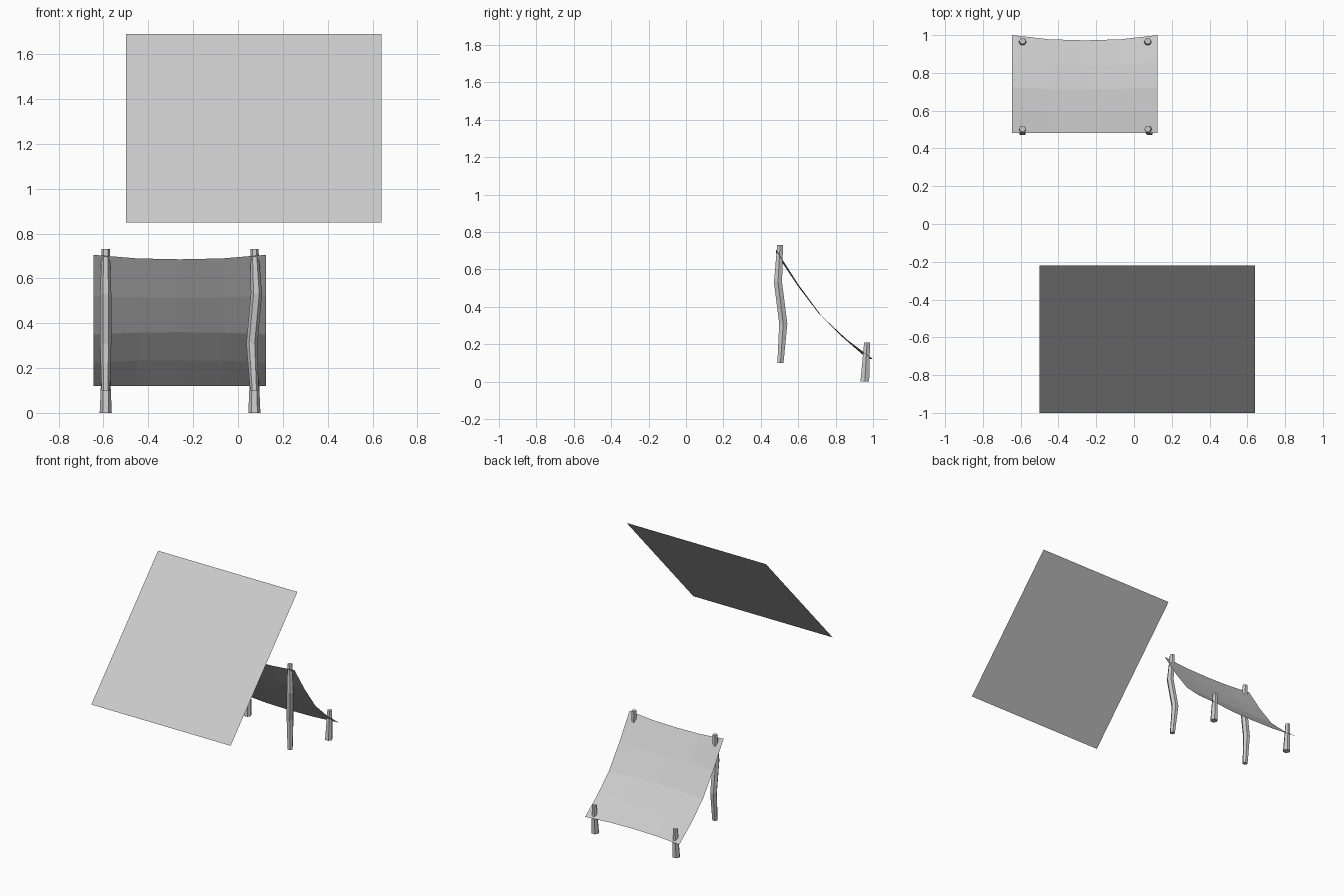
import bpy, bmesh, math

if "Cube" in bpy.data.objects:
    bpy.data.objects.remove(bpy.data.objects["Cube"])


def make_object(name, bm):
    mesh = bpy.data.meshes.new(name)
    bm.to_mesh(mesh)
    bm.free()
    obj = bpy.data.objects.new(name, mesh)
    bpy.context.collection.objects.link(obj)
    return obj


def sheet(name, rows):
    """Single-layer sheet through rows of points."""
    bm = bmesh.new()
    vs = [[bm.verts.new(p) for p in row] for row in rows]
    for a, b in zip(vs, vs[1:]):
        for i in range(len(a) - 1):
            bm.faces.new((a[i], a[i + 1], b[i + 1], b[i]))
    make_object(name, bm)


def pole(name, rings, sides=6):
    """Low-poly stick through rings of (x, y, z, radius)."""
    bm = bmesh.new()
    loops = []
    for x, y, z, r in rings:
        loops.append([bm.verts.new((x + r * math.cos(math.tau * i / sides),
                                    y + r * math.sin(math.tau * i / sides), z))
                      for i in range(sides)])
    for a, b in zip(loops, loops[1:]):
        for i in range(sides):
            j = (i + 1) % sides
            bm.faces.new((a[i], a[j], b[j], b[i]))
    bm.faces.new(loops[0][::-1])
    bm.faces.new(loops[-1])
    make_object(name, bm)


# Flat tilted panel floating in front
sheet("flat_panel", [[(-0.5, -1, 0.85), (0.64, -1, 0.85)],
                     [(-0.5, -0.22, 1.69), (0.64, -0.22, 1.69)]])

# Sagging cloth: edge profile, plus the shift of its centre line (y, z)
profile = [(1.0, 0.12, -0.028, 0.0), (0.86, 0.225, -0.02, 0.01),
           (0.725, 0.35, -0.012, 0.01), (0.6, 0.52, -0.005, -0.005),
           (0.482, 0.705, 0.0, -0.02)]
columns = [(-0.645, 0), (-0.45, 0.8), (-0.26, 1), (-0.07, 0.8), (0.125, 0)]
sheet("canopy_cloth", [[(x, y + dy * k, z + dz * k) for x, k in reversed(columns)]
                       for y, z, dy, dz in profile])

# Tall crooked poles and short tapered poles
for side, x, bend in (("left", -0.59, 0.0), ("right", 0.073, 1.0)):
    pole(side + "_tall_pole", [(x, 0.505, 0.10, 0.019),
                               (x - 0.011 * bend, 0.52, 0.31, 0.025),
                               (x + 0.009 * bend, 0.492, 0.53, 0.025),
                               (x, 0.503, 0.73, 0.018)])
    pole(side + "_short_pole", [(x, 0.956, 0.0, 0.027),
                                (x, 0.968, 0.21, 0.018)])
